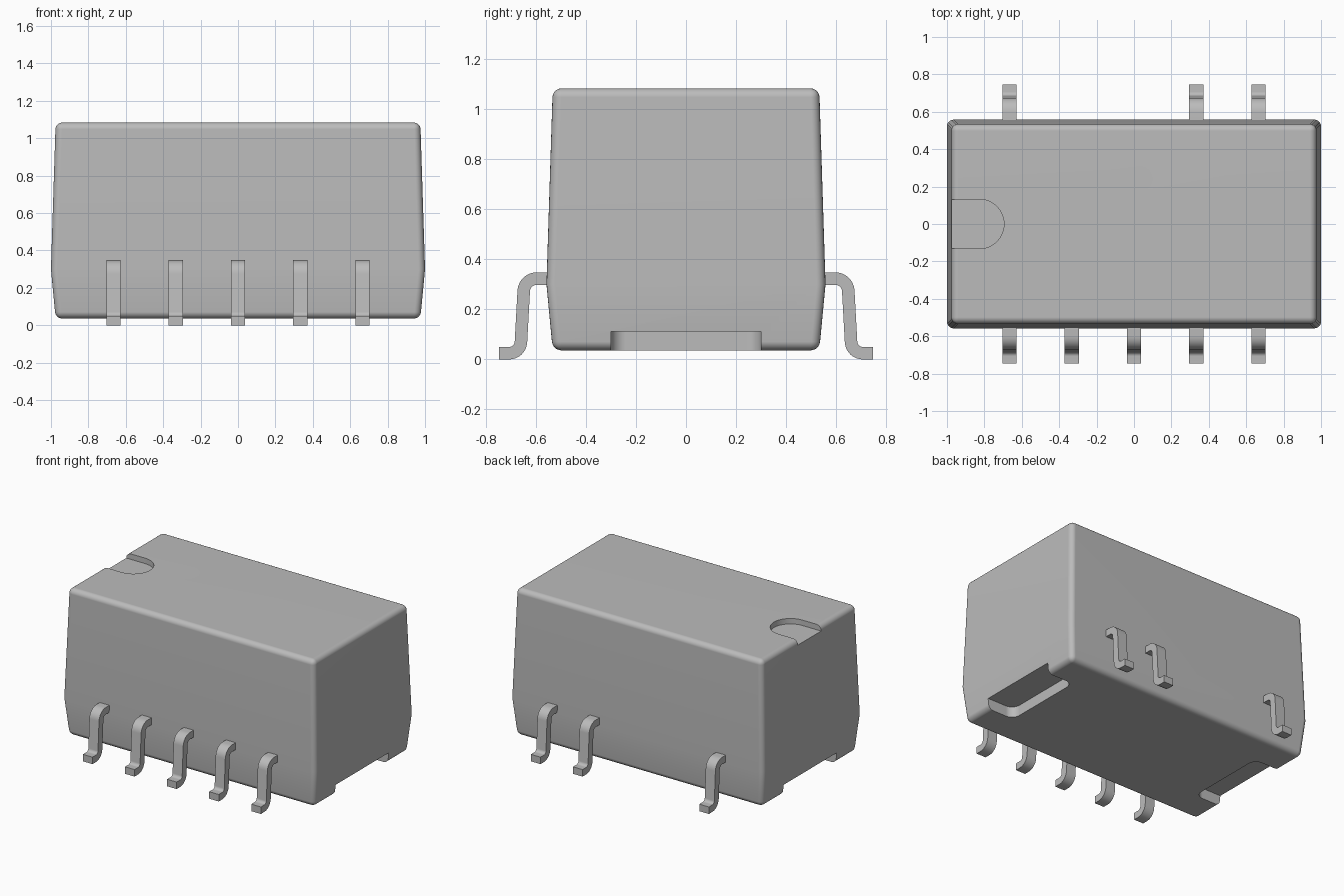
import bpy, bmesh
from math import cos, sin, radians
from mathutils import Vector

cube = bpy.data.objects.get("Cube")
if cube:
    bpy.data.objects.remove(cube, do_unlink=True)

grey = bpy.data.materials.new("light_grey")
grey.use_nodes = True
colour = (0.5, 0.5, 0.5, 1)
grey.diffuse_color = colour
grey.node_tree.nodes["Principled BSDF"].inputs["Base Color"].default_value = colour


def arc(cx, cy, r, start, end, steps=8):
    angles = [radians(start + (end - start) * i / steps) for i in range(steps + 1)]
    return [(cx + r * cos(a), cy + r * sin(a)) for a in angles]


def make_object(name, bm):
    bmesh.ops.recalc_face_normals(bm, faces=bm.faces)
    mesh = bpy.data.meshes.new(name)
    bm.to_mesh(mesh)
    bm.free()
    mesh.materials.append(grey)
    obj = bpy.data.objects.new(name, mesh)
    bpy.context.collection.objects.link(obj)
    return obj


def prism(name, outline, low, high, along_x=False):
    """Extrude an outline along z, or a (y, z) outline along x."""
    bm = bmesh.new()
    place = (lambda u, v: (low, u, v)) if along_x else (lambda u, v: (u, v, low))
    face = bm.faces.new([bm.verts.new(place(u, v)) for u, v in outline])
    out = bmesh.ops.extrude_face_region(bm, geom=[face])
    shift = Vector((1, 0, 0) if along_x else (0, 0, 1)) * (high - low)
    moved = [g for g in out["geom"] if isinstance(g, bmesh.types.BMVert)]
    bmesh.ops.translate(bm, verts=moved, vec=shift)
    return make_object(name, bm)


def smooth(obj):
    bpy.ops.object.select_all(action="DESELECT")
    obj.select_set(True)
    bpy.context.view_layer.objects.active = obj
    bpy.ops.object.shade_smooth_by_angle(angle=radians(30))


# Body: three stacked rectangles, widest at the parting line
bm = bmesh.new()
rings = []
for hx, hy, z in ((0.975, 0.533, 0.036), (1.0, 0.558, 0.3), (0.975, 0.533, 1.084)):
    rings.append([bm.verts.new((sx * hx, sy * hy, z))
                  for sx, sy in ((-1, -1), (1, -1), (1, 1), (-1, 1))])
bm.faces.new(rings[0])
bm.faces.new(rings[2])
for lower, upper in zip(rings, rings[1:]):
    for i in range(4):
        j = (i + 1) % 4
        bm.faces.new((lower[i], lower[j], upper[j], upper[i]))
bmesh.ops.recalc_face_normals(bm, faces=bm.faces)
rounded = [e for e in bm.edges if any(abs(v.co.z - 0.3) > 0.01 for v in e.verts)]
bmesh.ops.bevel(bm, geom=rounded, offset=0.035, segments=5, profile=0.5, affect="EDGES")
body = make_object("body", bm)

# Index notch in the top, and a rounded recess under each end
cutters = [prism("index_cutter", [(-1.1, -0.132)] + arc(-0.827, 0, 0.132, -90, 90, 24)
                 + [(-1.1, 0.132)], 1.045, 1.2)]
for side in (-1, 1):
    outline = ([(1.1, 0.3)] + arc(0.83, 0.24, 0.06, 90, 180)
               + arc(0.83, -0.24, 0.06, 180, 270) + [(1.1, -0.3)])
    cutters.append(prism("recess_cutter", [(side * x, y) for x, y in outline], -0.1, 0.112))

bpy.context.view_layer.objects.active = body
for cutter in cutters:
    cutter.hide_render = True
    cut = body.modifiers.new("cut", "BOOLEAN")
    cut.operation = "DIFFERENCE"
    cut.solver = "EXACT"
    cut.object = cutter
    bpy.ops.object.modifier_apply(modifier=cut.name)
    bpy.data.objects.remove(cutter, do_unlink=True)
smooth(body)
weighted = body.modifiers.new("weighted_normals", "WEIGHTED_NORMAL")
weighted.keep_sharp = True

# Gull-wing pins: five on the front, three on the back
upper_side = ([(0.5, 0.348)] + arc(0.598, 0.272, 0.076, 90, 4)
              + arc(0.707, 0.072, 0.022, 184, 270) + [(0.747, 0.05)])
lower_side = ([(0.5, 0.298)] + arc(0.598, 0.272, 0.026, 90, 4)
              + arc(0.707, 0.072, 0.072, 184, 270) + [(0.747, 0)])
profile = upper_side + lower_side[::-1]
pitch = 0.333
for row, side, slots in (("front", -1, (-2, -1, 0, 1, 2)), ("back", 1, (-2, 1, 2))):
    for number, slot in enumerate(slots, 1):
        x = slot * pitch
        pin = prism(f"{row}_pin_{number}", [(side * y, z) for y, z in profile],
                    x - 0.038, x + 0.038, along_x=True)
        smooth(pin)
